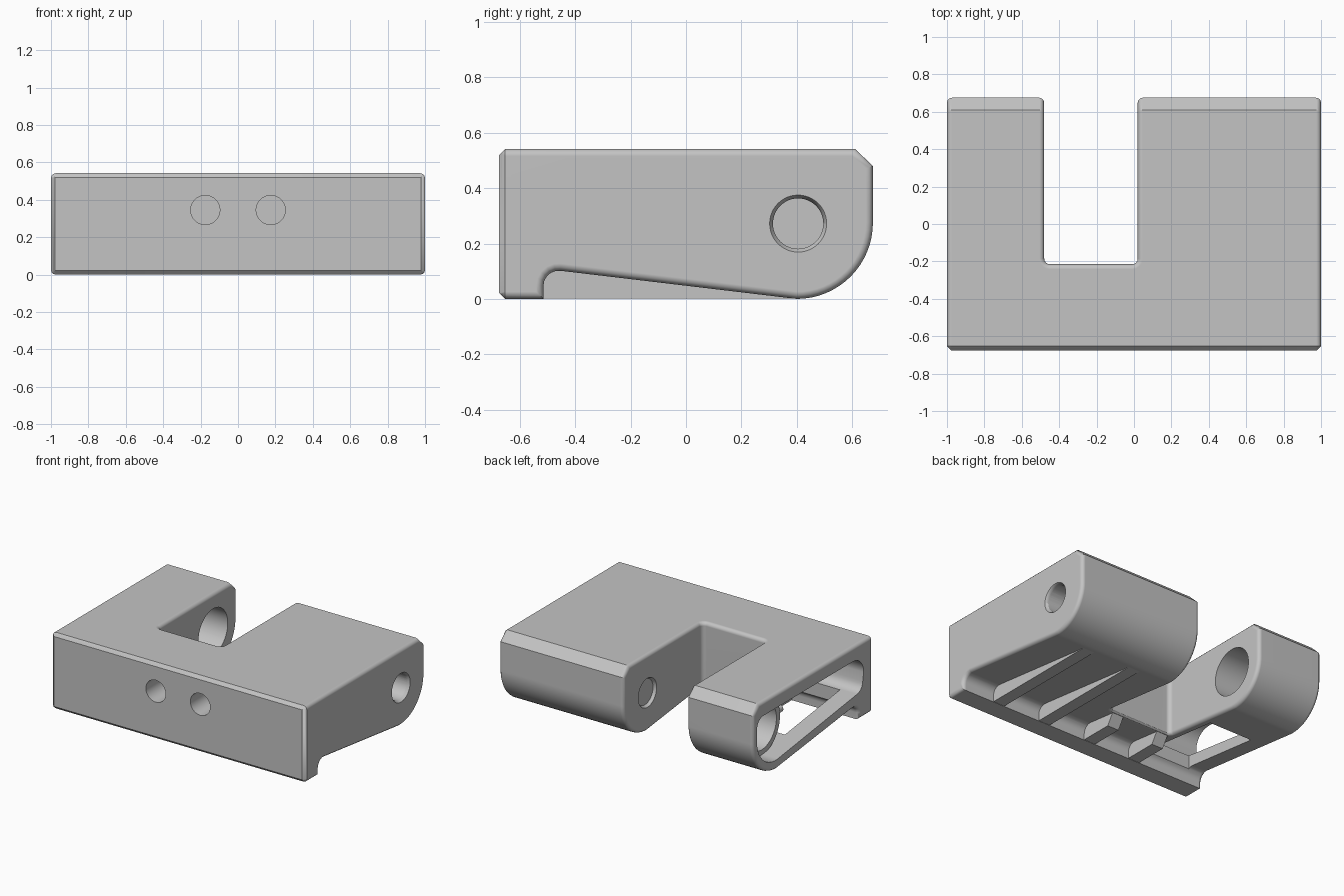
import bpy, bmesh, math
from mathutils import Matrix

cube = bpy.data.objects.get("Cube")
if cube:
    bpy.data.objects.remove(cube, do_unlink=True)

grey = bpy.data.materials.new("plain_grey")
grey.use_nodes = True
colour = (0.55, 0.55, 0.55, 1)
grey.diffuse_color = colour
grey.node_tree.nodes["Principled BSDF"].inputs["Base Color"].default_value = colour


def add_object(name, bm):
    bmesh.ops.recalc_face_normals(bm, faces=bm.faces)
    mesh = bpy.data.meshes.new(name)
    bm.to_mesh(mesh)
    bm.free()
    mesh.materials.append(grey)
    obj = bpy.data.objects.new(name, mesh)
    bpy.context.collection.objects.link(obj)
    return obj


def extrude_x(name, profile, x0, x1):
    """Solid made from a (y, z) outline swept along x."""
    bm = bmesh.new()
    face = bm.faces.new([bm.verts.new((x0, y, z)) for y, z in profile])
    new = bmesh.ops.extrude_face_region(bm, geom=[face])["geom"]
    bmesh.ops.translate(bm, vec=(x1 - x0, 0, 0),
                        verts=[v for v in new if isinstance(v, bmesh.types.BMVert)])
    return add_object(name, bm)


def box_profile(y0, y1, z0, z1):
    return [(y0, z0), (y1, z0), (y1, z1), (y0, z1)]


def cylinder(name, axis, centre, r0, length, r1=None):
    bm = bmesh.new()
    turn = Matrix.Rotation(math.pi / 2, 4, 'Y' if axis == 'x' else 'X')
    bmesh.ops.create_cone(bm, cap_ends=True, segments=48, radius1=r0,
                          radius2=r0 if r1 is None else r1, depth=length,
                          matrix=Matrix.Translation(centre) @ turn)
    return add_object(name, bm)


def arc(cy, cz, r, a0, a1, steps):
    angles = [math.radians(a0 + (a1 - a0) * i / steps) for i in range(steps + 1)]
    return [(cy + r * math.cos(a), cz + r * math.sin(a)) for a in angles]


def bevel_edges(obj, rule, width, segments):
    bm = bmesh.new()
    bm.from_mesh(obj.data)
    edges = [e for e in bm.edges if len(e.link_faces) == 2 and rule(e)]
    bmesh.ops.bevel(bm, geom=edges, offset=width, segments=segments, profile=0.5,
                    affect='EDGES', clamp_overlap=False)
    bm.to_mesh(obj.data)
    bm.free()


def cut(obj, cutter, operation='DIFFERENCE'):
    mod = obj.modifiers.new("cut", 'BOOLEAN')
    mod.object, mod.operation, mod.solver = cutter, operation, 'EXACT'
    graph = bpy.context.evaluated_depsgraph_get()
    mesh = bpy.data.meshes.new_from_object(obj.evaluated_get(graph))
    obj.modifiers.clear()
    obj.data = mesh
    bpy.data.objects.remove(cutter, do_unlink=True)


# Edge rules: flat front chamfer, sharp lip heel, rounded notch corners, soft rest
def front_edge(e):
    return all(v.co.y < -0.64 for v in e.verts)


def lip_edge(e):
    return all(abs(v.co.y + 0.515) < 0.01 and v.co.z < 0.01 for v in e.verts)


def notch_corner(e):
    return (all(v.co.y < 0 for v in e.verts)
            and abs(e.verts[0].co.z - e.verts[1].co.z) > 1)


def soft_edge(e):
    return e.calc_face_angle() > math.radians(50) and not front_edge(e) and not lip_edge(e)


# Body: side outline with front lip, sloping undercut and rounded back
outline = ([(-0.675, 0), (-0.515, 0)] + arc(-0.46, 0.047, 0.055, 180, 83, 5)
           + arc(0.4, 0.275, 0.275, -90, 0, 16) + [(0.675, 0.48), (0.61, 0.542), (-0.675, 0.542)])
body = extrude_x("body", outline, -1, 1)

# Notch between the two arms
notch = extrude_x("notch_cutter", box_profile(-0.215, 1, -1, 1), -0.48, 0.02)
bevel_edges(notch, notch_corner, 0.03, 4)
cut(body, notch)
bevel_edges(body, front_edge, 0.022, 1)
bevel_edges(body, soft_edge, 0.026, 3)

# Side pocket in the narrow arm, open underneath behind a broad side rail
pocket = (arc(-0.49, 0.26, 0.07, 180, 265, 5) + arc(0.42, 0.28, 0.21, -97, 0, 10)
          + arc(0.56, 0.37, 0.07, 0, 90, 4) + arc(-0.45, 0.32, 0.12, 90, 180, 6))
cut(body, extrude_x("pocket_cutter", pocket, -1.1, -0.53))
cut(body, extrude_x("floor_cutter", box_profile(-0.49, 0.13, -0.1, 0.25), -0.87, -0.53))

# Hollow boss inside the pocket, with a small stub on its front
cut(body, cylinder("boss", 'x', (-0.69, 0.405, 0.272), 0.205, 0.38), 'UNION')
cut(body, cylinder("boss_stub", 'y', (-0.85, 0.195, 0.3), 0.025, 0.08), 'UNION')
cut(body, cylinder("boss_bore_cutter", 'x', (-0.66, 0.405, 0.272), 0.165, 0.5))

# Pin hole through the wide arm, with chamfered rims
cut(body, cylinder("pin_cutter", 'x', (0.5, 0.405, 0.272), 0.091, 1.2))
for x, r0, r1 in ((1.0, 0.091, 0.115), (0.02, 0.115, 0.091)):
    cut(body, cylinder("rim_cutter", 'x', (x, 0.405, 0.272), r0, 0.04, r1))

# Two blind screw holes in the front
for x in (-0.175, 0.175):
    cut(body, cylinder("screw_cutter", 'y', (x, -0.55, 0.345), 0.078, 0.35))

# Wedge ribs under the slope; the two before the notch fade out at its edge
for i, x in enumerate((0.7, 0.32, -0.06, -0.43)):
    tip = (0.4, 0.002) if x > 0.02 else (-0.23, 0.08)
    heel = tip[0] - 0.02 if x > 0.02 else -0.28
    extrude_x("rib_%d" % (i + 1),
              [(-0.54, 0.002), (heel, 0.002), tip, (-0.54, 0.13)], x - 0.045, x + 0.045)

# Shading
for obj in bpy.context.collection.objects:
    if obj.type == 'MESH' and grey.name in obj.data.materials:
        bpy.ops.object.select_all(action='DESELECT')
        obj.select_set(True)
        bpy.context.view_layer.objects.active = obj
        bpy.ops.object.shade_smooth_by_angle(angle=math.radians(32))
        normals = obj.modifiers.new("flat_panels", 'WEIGHTED_NORMAL')
        normals.keep_sharp = True
